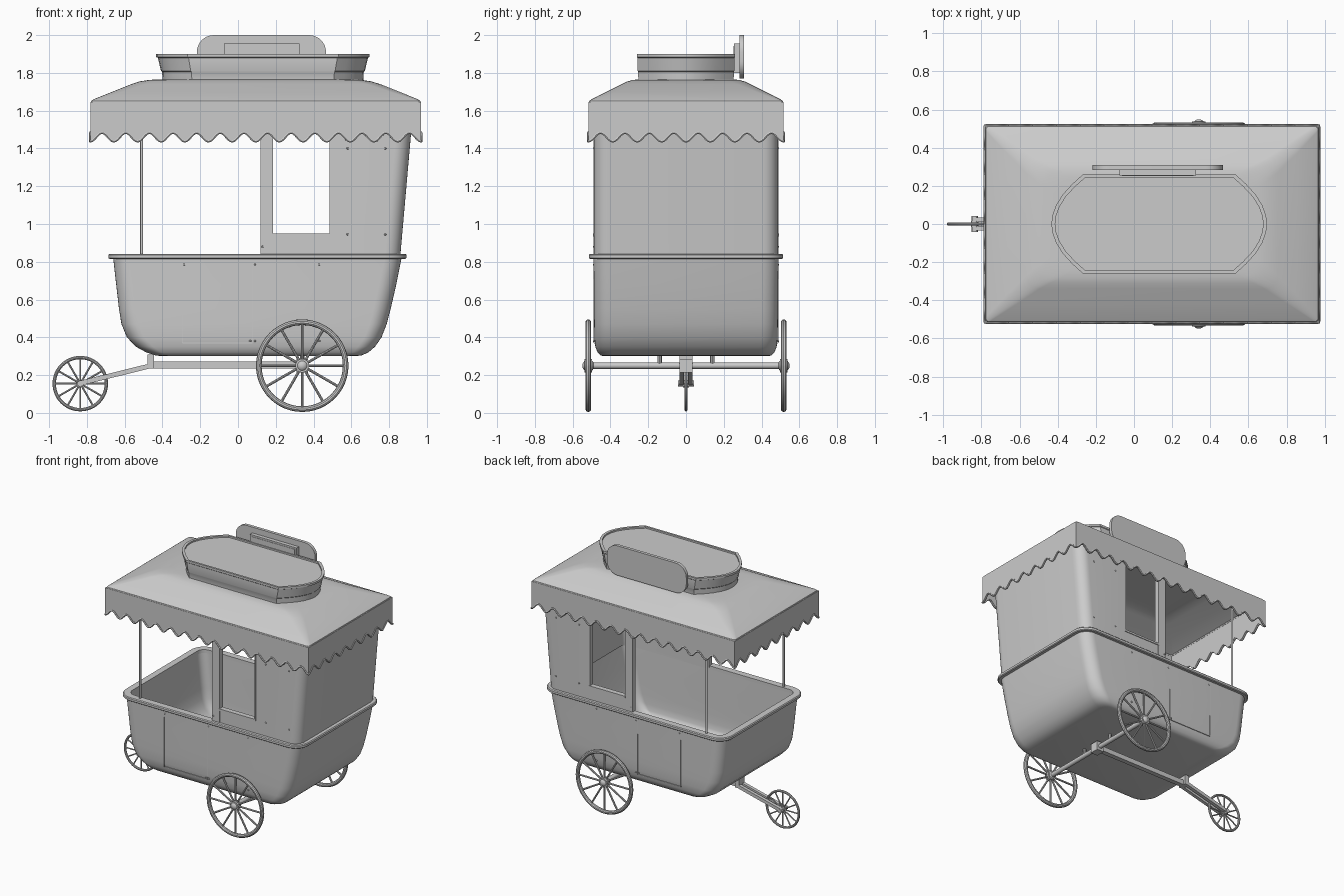
import bpy, bmesh, math
from mathutils import Vector, Matrix

if "Cube" in bpy.data.objects:
    bpy.data.objects.remove(bpy.data.objects["Cube"])


def make(name, verts, faces, thickness=0):
    me = bpy.data.meshes.new(name)
    me.from_pydata(verts, [], faces)
    ob = bpy.data.objects.new(name, me)
    bpy.context.collection.objects.link(ob)
    if thickness:
        m = ob.modifiers.new("thickness", 'SOLIDIFY')
        m.thickness, m.offset = thickness, -1
    return ob


def loft(name, rings, closed=True, bottom=False, top=False, thickness=0, skip=()):
    """Skin counter-clockwise rings from the bottom up; skip = (level, column) holes."""
    n = len(rings[0])
    faces = []
    for k in range(len(rings) - 1):
        for i in range(n if closed else n - 1):
            if (k, i) not in skip:
                j = (i + 1) % n
                faces.append((k * n + i, k * n + j, (k + 1) * n + j, (k + 1) * n + i))
    if bottom:
        faces.append(tuple(reversed(range(n))))
    if top:
        faces.append(tuple(range((len(rings) - 1) * n, len(rings) * n)))
    return make(name, [p for r in rings for p in r], faces, thickness)


def rounded(x0, x1, hy, r, z, seg=8):
    """Rounded rectangle ring in plan."""
    pts = []
    for cx, cy, a0 in ((x1 - r, -hy + r, -90), (x1 - r, hy - r, 0),
                       (x0 + r, hy - r, 90), (x0 + r, -hy + r, 180)):
        for i in range(seg + 1):
            a = math.radians(a0 + 90 * i / seg)
            pts.append((cx + r * math.cos(a), cy + r * math.sin(a), z))
    return pts


def box(name, x0, x1, y0, y1, z0, z1):
    v = [(x, y, z) for z in (z0, z1) for x, y in ((x0, y0), (x1, y0), (x1, y1), (x0, y1))]
    return loft(name, [v[:4], v[4:]], bottom=True, top=True)


def add_rod(bm, p, q, r, sides=12):
    p, q = Vector(p), Vector(q)
    d = q - p
    mat = (Matrix.Translation((p + q) / 2) @ d.to_track_quat('Z', 'Y').to_matrix().to_4x4()
           @ Matrix.Rotation(math.pi / 4 if sides == 4 else 0, 4, 'Z'))
    bmesh.ops.create_cone(bm, cap_ends=True, segments=sides, radius1=r, radius2=r,
                          depth=d.length, matrix=mat)


def from_bm(name, bm):
    ob = make(name, [], [])
    bm.to_mesh(ob.data)
    bm.free()
    return ob


def rod(name, p, q, r, sides=12):
    bm = bmesh.new()
    add_rod(bm, p, q, r, sides)
    return from_bm(name, bm)


def wheel(name, c, radius, tube, spoke_r, hub_r, hub_half):
    c = Vector(c)
    n, m = 48, 10
    rings = []
    for k in range(n + 1):
        a = 2 * math.pi * k / n
        ring = []
        for i in range(m):
            b = 2 * math.pi * i / m
            d = radius - tube + tube * math.cos(b)
            ring.append(c + Vector((d * math.cos(a), tube * math.sin(b), d * math.sin(a))))
        rings.append(ring)
    loft(name + "_rim", rings)
    bm = bmesh.new()
    for k in range(12):
        a = 2 * math.pi * k / 12
        add_rod(bm, c, c + Vector((math.cos(a), 0, math.sin(a))) * (radius - tube), spoke_r, 8)
    h = Vector((0, hub_half, 0))
    add_rod(bm, c - h * .6, c + h * .6, hub_r, 20)
    bmesh.ops.create_uvsphere(bm, u_segments=20, v_segments=12, radius=1,
                              matrix=Matrix.Translation(c) @ Matrix.Diagonal((hub_r * .9, hub_half, hub_r * .9, 1)))
    from_bm(name + "_spokes", bm)


# tub: rounded boat-like lower body, open at the top
levels = [(.30, -.40, .62, .435, .06), (.305, -.44, .655, .452, .07), (.32, -.485, .69, .468, .08),
          (.35, -.54, .725, .48, .09), (.40, -.588, .76, .485, .09), (.47, -.617, .787, .486, .09),
          (.55, -.63, .808, .487, .09), (.68, -.645, .838, .488, .09), (.83, -.662, .868, .49, .09)]
loft("tub", [rounded(a, b, h, r, z) for z, a, b, h, r in levels], bottom=True, thickness=.03)


# counter rim around the tub
def rim_ring(o, z):
    return rounded(-.662 - o, .868 + o, .49 + o, .09 + o, z)


loft("counter_rim", [rim_ring(o, z) for o, z in
     ((-.032, .815), (.018, .815), (.024, .82), (.024, .836), (.018, .842), (-.032, .842), (-.032, .815))])


# cabin: U-shaped wall with a window on each side
def wall(z, hy=.487, r=.08):
    xr = .86 + .088 * (z - .84)
    arc = [(xr - r + r * math.cos(a), -hy + r + r * math.sin(a), z)
           for a in (math.radians(-90 + 90 * i / 8) for i in range(9))]
    front = [(.12, -hy, z), (.185, -hy, z), (.488, -hy, z)] + arc
    return front + [(x, -y, z) for x, y, z in reversed(front)]


cols = len(wall(1)) - 1
loft("cabin_wall", [wall(z) for z in (.83, .945, 1.52, 1.64)], closed=False, thickness=.03,
     skip=((1, 1), (1, cols - 2)))

# details on both long sides
rivets = bmesh.new()
for s, side in ((-1, "front"), (1, "back")):
    def strip(name, x0, x1, z0, z1, y0, y1):
        box(side + "_" + name, x0, x1, min(s * y0, s * y1), max(s * y0, s * y1), z0, z1)
    strip("window_sill", .18, .494, .935, .95, .452, .492)
    strip("window_post", .118, .185, .84, 1.6, .45, .489)
    strip("window_jamb", .484, .494, .945, 1.52, .453, .491)
    strip("seam_left", -.297, -.293, .37, .815, .48, .4895)
    strip("seam_right", .074, .078, .37, .815, .48, .4895)
    strip("seam_bottom", -.295, .076, .368, .372, .478, .487)
    for x, z in ((-.285, .785), (.09, .785), (.065, .38), (.09, .38), (.43, .785), (.43, .38), (.13, .88),
                 (.58, .945), (.78, .945), (.58, 1.4), (.78, 1.4)):
        bmesh.ops.create_uvsphere(rivets, u_segments=8, v_segments=6, radius=.006,
                                  matrix=Matrix.Translation((x, s * .487, z)))
    rod(side + "_canopy_pole", (-.51, s * .475, .83), (-.51, s * .475, 1.66), .008)
    # big wheel and axle bracket
    wheel(side + "_wheel", (.34, s * .517, .25), .245, .015, .007, .036, .032)
    rod(side + "_axle_bracket", (.34, s * .14, .25), (.34, s * .14, .31), .012, 8)
from_bm("rivets", rivets)

# hipped canopy roof
roof = [(1.64, -.781, .969, .516, .015), (1.652, -.777, .965, .512, .02), (1.66, -.765, .953, .50, .025),
        (1.70, -.665, .855, .42, .05), (1.74, -.565, .755, .34, .07), (1.755, -.52, .705, .31, .08),
        (1.763, -.47, .655, .28, .09), (1.766, -.40, .58, .24, .09)]
loft("canopy_roof", [rounded(a, b, h, r, z) for z, a, b, h, r in roof], top=True, thickness=.012)

# scalloped valance with a rounded trim
corners = [(-.782, -.517), (.97, -.517), (.97, .517), (-.782, .517)]
low, high, per = [], [], 12
for k in range(4):
    a, b = Vector(corners[k]), Vector(corners[(k + 1) % 4])
    n = (14 if k % 2 == 0 else 8) * per
    for i in range(n):
        p = a.lerp(b, i / n)
        low.append((p.x, p.y, 1.46 - .023 * math.cos(2 * math.pi * i / per)))
        high.append((p.x, p.y, 1.645))
loft("valance", [low, high], thickness=.01)
cu = bpy.data.curves.new("valance_trim", 'CURVE')
cu.dimensions, cu.bevel_depth, cu.bevel_resolution = '3D', .007, 1
sp = cu.splines.new('POLY')
sp.points.add(len(low) - 1)
for pt, co in zip(sp.points, low):
    pt.co = (*co, 1)
sp.use_cyclic_u = True
bpy.context.collection.objects.link(bpy.data.objects.new("valance_trim", cu))

# roof tray: long shape with bowed ends that flare outwards
quarter = [(.40, .26), (.455, .21), (.505, .155), (.54, .10), (.56, .045)]
half = [(x, -y) for x, y in quarter] + [(.565, 0)] + quarter[::-1]
outline = half + [(-x, -y) for x, y in half]
loft("roof_tray", [[(.132 + x * s, y * t, z) for x, y in outline] for s, t, z in
     ((.94, .97, 1.755), (.945, .975, 1.805), (.955, .985, 1.81), (.985, .985, 1.88),
      (1, 1, 1.884), (1, 1, 1.90), (.965, .94, 1.90), (.965, .94, 1.888))], bottom=True, top=True)


# blank sign board with its mounting panel
def upright(pts, y):
    return [(x, y, z) for x, z in pts]


board = [(x, y + 1.885) for x, y, _ in rounded(-.218, .466, .115, .09, 0)]
loft("sign_board", [upright(board, y) for y in (.308, .284)], bottom=True, top=True)
box("sign_mount", -.075, .325, .255, .286, 1.80, 1.955)
box("sign_mount_face", -.062, .312, .252, .27, 1.81, 1.942)

# chassis: axle, centre beam, fork and small front wheel
rod("axle", (.34, -.52, .25), (.34, .52, .25), .017, 16)
rod("center_beam", (-.46, 0, .253), (.34, 0, .253), .026, 4)
box("beam_block", .31, .37, -.035, .035, .215, .285)
box("fork_block", -.48, -.445, -.035, .035, .235, .31)
for s in (-1, 1):
    rod("fork_arm", (-.845, s * .022, .155), (-.46, s * .022, .25), .018, 4)
rod("small_axle", (-.835, -.042, .155), (-.835, .042, .155), .016, 12)
wheel("small_wheel", (-.835, 0, .155), .147, .009, .005, .02, .025)

# apply modifiers and shade
bpy.ops.object.select_all(action='SELECT')
bpy.context.view_layer.objects.active = bpy.data.objects["tub"]
bpy.ops.object.convert(target='MESH')
for ob in bpy.context.scene.objects:
    ob.select_set(ob.type == 'MESH')
bpy.ops.object.shade_smooth_by_angle(angle=math.radians(32))
